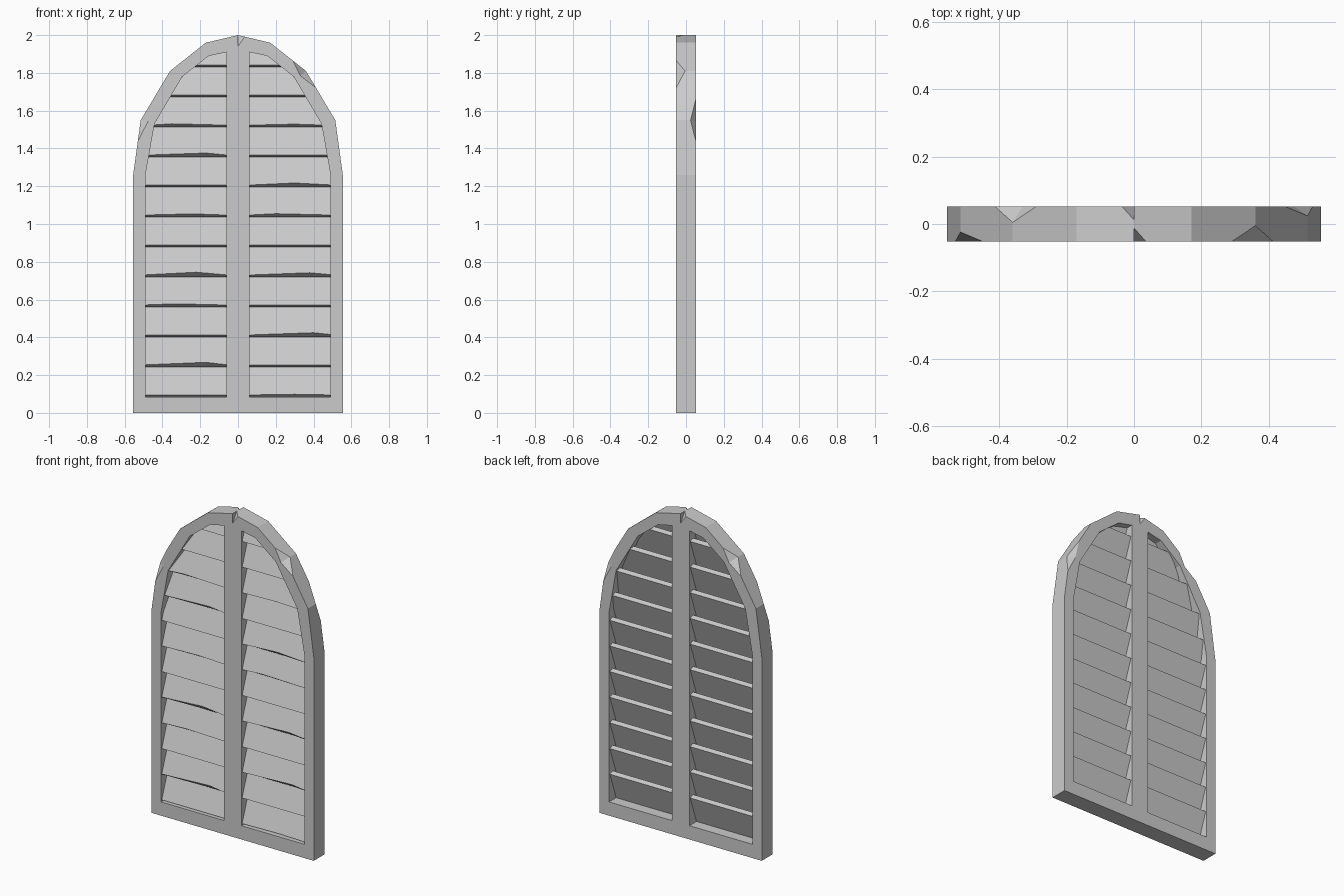
import bpy, bmesh, math
from mathutils import Vector

if "Cube" in bpy.data.objects:
    bpy.data.objects.remove(bpy.data.objects["Cube"])

D = 0.052                      # half depth of the frame
stone = bpy.data.materials.new("pale_grey")
stone.diffuse_color = (0.6, 0.6, 0.6, 1)
stone.use_nodes = True
stone.node_tree.nodes["Principled BSDF"].inputs["Base Color"].default_value = stone.diffuse_color

OUTER = [(0.555, 0), (0.555, 1.26), (0.515, 1.55), (0.36, 1.81), (0.17, 1.96)]
INNER = [(0.49, 0.085), (0.49, 1.26), (0.442, 1.53), (0.295, 1.78), (0.155, 1.89), (0.06, 1.91)]


def make_object(name, bm):
    bmesh.ops.recalc_face_normals(bm, faces=bm.faces)
    me = bpy.data.meshes.new(name)
    bm.to_mesh(me)
    bm.free()
    me.materials.append(stone)
    ob = bpy.data.objects.new(name, me)
    bpy.context.collection.objects.link(ob)
    return ob


def prism(name, outline, half):
    bm = bmesh.new()
    face = bm.faces.new([bm.verts.new((x, -half, z)) for x, z in outline])
    ext = bmesh.ops.extrude_face_region(bm, geom=[face])
    bmesh.ops.translate(bm, vec=(0, 2 * half, 0),
                        verts=[v for v in ext["geom"] if isinstance(v, bmesh.types.BMVert)])
    if not any(f.calc_center_median().y < -half + 1e-6 for f in bm.faces):
        bm.faces.new([v for v in bm.verts if v.co.y < 0])
    return make_object(name, bm)


def cut(target, cutter):
    mod = target.modifiers.new("cut", "BOOLEAN")
    mod.operation = "DIFFERENCE"
    mod.solver = "EXACT"
    mod.object = cutter
    bpy.context.view_layer.objects.active = target
    bpy.ops.object.modifier_apply(modifier=mod.name)
    bpy.data.objects.remove(cutter)


def chip_cutter(corner, a, b, inner, deep, turn):
    """Wedge through the edge inner-deep, opening towards a and b."""
    c, a, b, p, d = (Vector((turn * v[0], turn * v[1], v[2])) for v in (corner, a, b, inner, deep))
    mid = (p + d) / 2
    bm = bmesh.new()
    for co in (p + (p - d), d + (d - p), mid + (a - mid) * 1.7,
               mid + (b - mid) * 1.7, mid + (c - mid) * 2.5):
        bm.verts.new(co)
    bmesh.ops.convex_hull(bm, input=bm.verts)
    return make_object("chip_cutter", bm)


# Arched frame with two openings
frame = prism("arched_frame", OUTER + [(0, 2.0)] + [(-x, z) for x, z in reversed(OUTER)], D)
for side in (1, -1):
    cut(frame, prism("opening_cutter", [(side * x, z) for x, z in INNER + [(0.06, 0.085)]], 0.2))

# Chipped corners, front and repeated on the back by half a turn
CHIPS = [
    ((-0.515, -D, 1.55), (-0.53, -D, 1.44), (-0.449, -D, 1.66), (-0.475, -D, 1.545), (-0.515, -0.024, 1.55)),
    ((0.36, -D, 1.81), (0.29, -D, 1.865), (0.412, -D, 1.722), (0.33, -D, 1.785), (0.36, -0.005, 1.81)),
    ((0, -D, 2.0), (0.036, -D, 1.992), (0, -D, 2.0), (0, -D, 1.94), (0, -0.012, 2.0)),
]
for turn in (1, -1):
    for chip in CHIPS:
        cut(frame, chip_cutter(*chip, turn))


def inner_width(z):
    for (x0, z0), (x1, z1) in zip(INNER, INNER[1:]):
        if z <= z1:
            return x0 + (x1 - x0) * (z - z0) / (z1 - z0)
    return 0.08


# Tilted slats, some with a worn lower front edge: row -> (peak x, height)
TILT, THICK, LENGTH = math.radians(20), 0.03, 0.18
PITCH, FRONT = 0.1587, -0.045
UP = Vector((0, math.sin(TILT), math.cos(TILT)))       # along the slat
BACK = Vector((0, math.cos(TILT), -math.sin(TILT)))    # through the slat
WORN = {
    -1: {1: (0.17, 0.015), 3: (0.33, 0.007), 4: (0.22, 0.016), 6: (0.24, 0.007),
         8: (0.17, 0.012), 9: (0.35, 0.008)},
    1: {0: (0.3, 0.004), 2: (0.4, 0.013), 4: (0.38, 0.013), 6: (0.2, 0.008),
        7: (0.3, 0.012), 9: (0.3, 0.006)},
}
for side, label in ((-1, "left"), (1, "right")):
    for row in range(12):
        front_z = 0.095 + PITCH * row
        length = min(LENGTH, (1.93 - front_z) / math.cos(TILT))
        low = inner_width(front_z) + 0.025
        high = inner_width(front_z + length * math.cos(TILT)) + 0.03
        peak, wear = WORN[side].get(row, (0.3, 0))
        mid = (peak - 0.05) / (low - 0.05) if wear else 0.5
        bm = bmesh.new()
        rings = []
        for f in (0, mid, 1):
            xl, xh = (side * (0.05 + (x - 0.05) * f) for x in (low, high))
            h = wear if f == mid else 0
            base = Vector((0, FRONT, front_z))
            pts = [base + UP * h, base + UP * length,
                   base + UP * length + BACK * THICK, base + BACK * THICK]
            rings.append([bm.verts.new((x, p.y, p.z)) for x, p in zip((xl, xh, xh, xl), pts)])
        for r0, r1 in zip(rings, rings[1:]):
            for i in range(4):
                j = (i + 1) % 4
                bm.faces.new((r0[i], r0[j], r1[j], r1[i]))
        bm.faces.new(rings[0])
        bm.faces.new(rings[2])
        make_object(f"{label}_slat_{row + 1}", bm)
